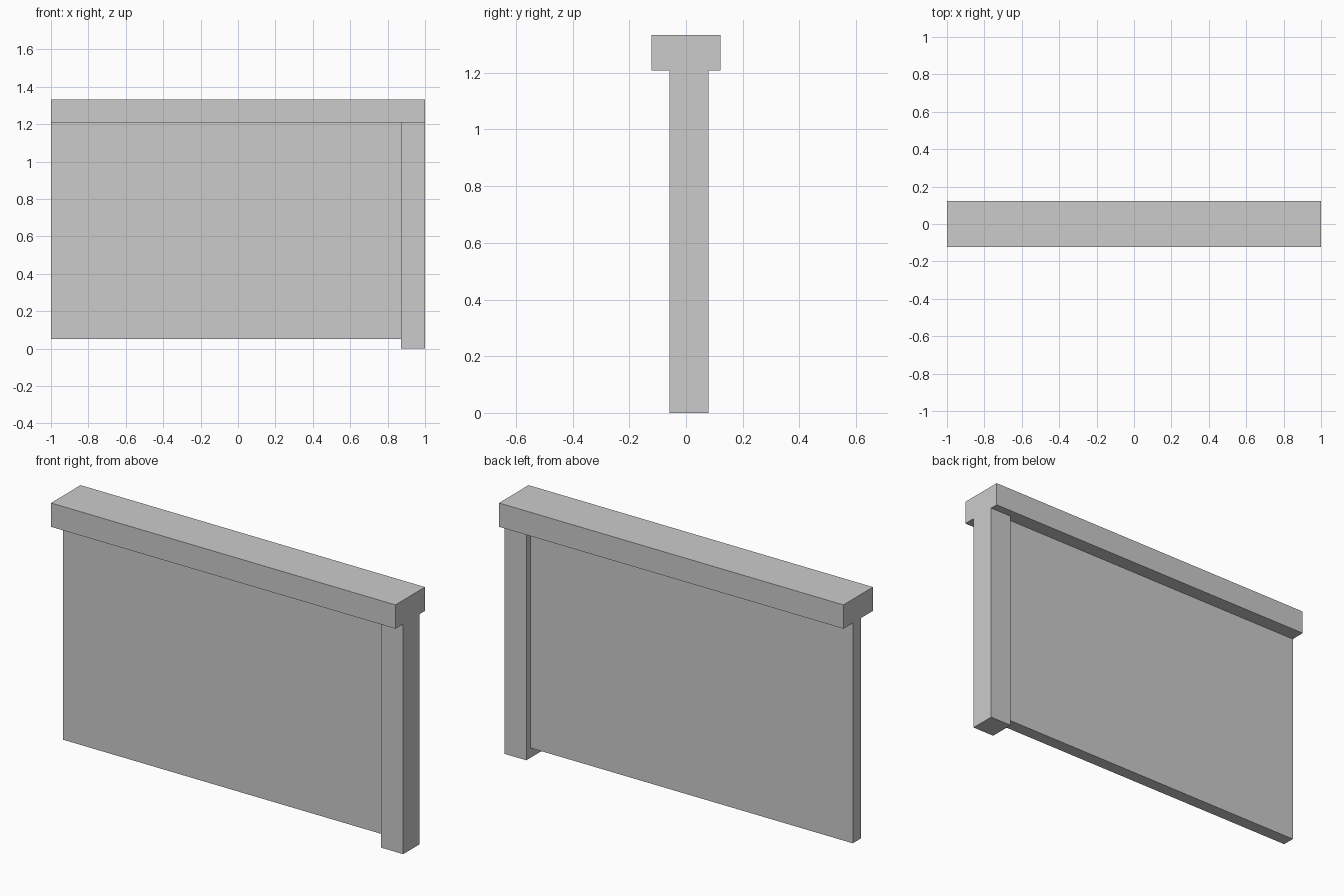
import bpy

if "Cube" in bpy.data.objects:
    bpy.data.objects.remove(bpy.data.objects["Cube"])


def box(name, x, y, z):
    """Add a box spanning the given (min, max) ranges."""
    spans = (x, y, z)
    bpy.ops.mesh.primitive_cube_add(size=1, location=[(a + b) / 2 for a, b in spans])
    obj = bpy.context.object
    obj.name = name
    obj.scale = [b - a for a, b in spans]
    bpy.ops.object.transform_apply(location=False, rotation=False, scale=True)
    return obj


RAIL_BOTTOM = 1.208
POST_LEFT = 0.872

# Wide cap rail along the top
box("top_rail", (-1, 1), (-0.1225, 0.1225), (RAIL_BOTTOM, 1.333))

# Single post under the right end
box("post", (POST_LEFT, 1), (-0.058, 0.079), (0, RAIL_BOTTOM))

# Thin infill panel, raised off the ground
box("panel", (-1, POST_LEFT), (-0.022, 0.045), (0.052, RAIL_BOTTOM))
